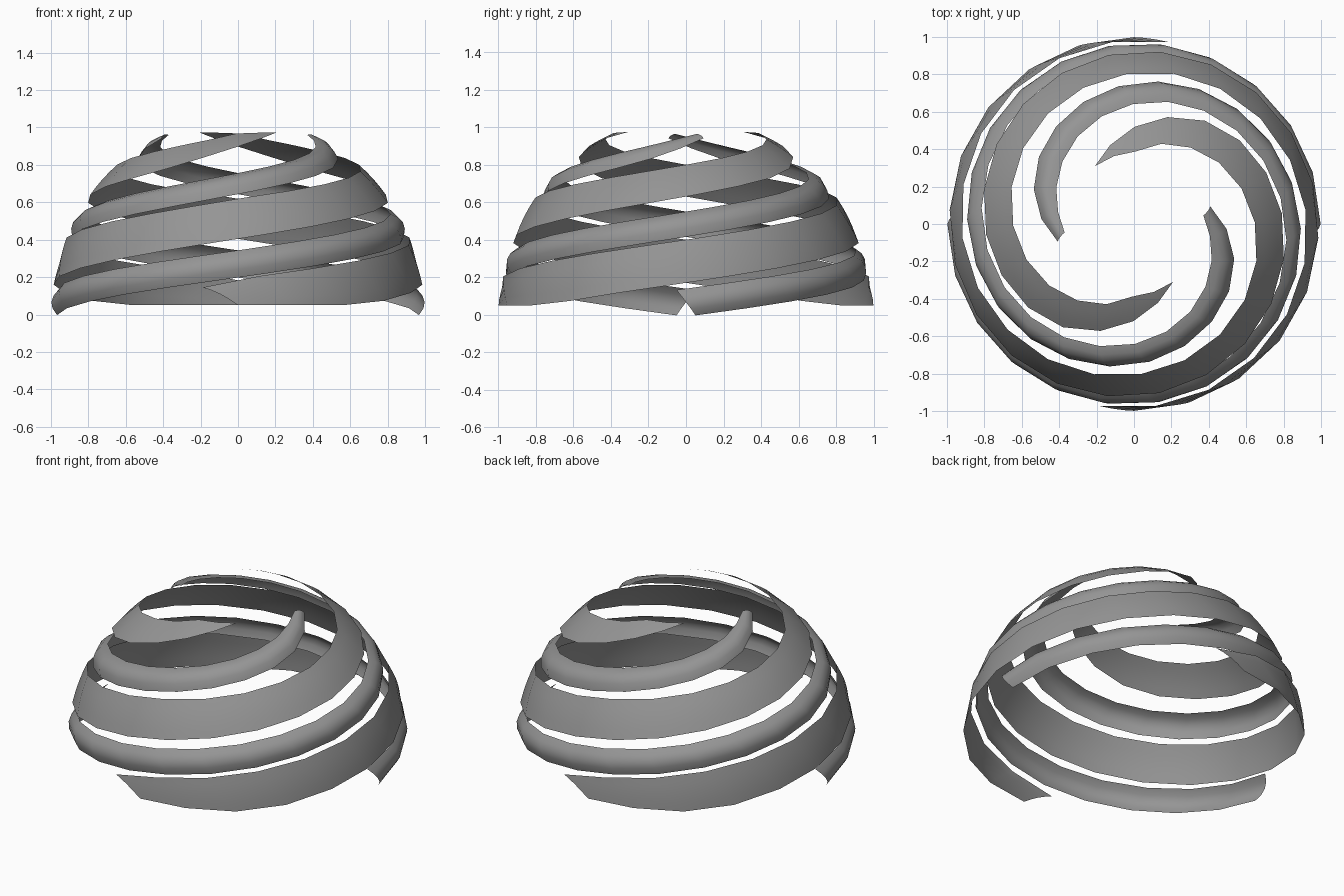
import bpy, bmesh, math

cube = bpy.data.objects.get("Cube")
if cube:
    bpy.data.objects.remove(cube)

grey = bpy.data.materials.new("mid_grey")
grey.use_nodes = True
grey.diffuse_color = (0.3, 0.3, 0.3, 1)
grey.node_tree.nodes["Principled BSDF"].inputs["Base Color"].default_value = (0.3, 0.3, 0.3, 1)

HEIGHT = 1.05  # height of the dome the ribbons wrap around


def radius(z):
    return math.sqrt(max(0.0, 1 - (z / HEIGHT) ** 2))


def lookup(keys, a):
    """Linear interpolation through (angle, value) keys, angles descending."""
    for (a0, v0), (a1, v1) in zip(keys, keys[1:]):
        if a >= a1:
            return v0 + (v1 - v0) * (a - a0) / (a1 - a0)
    return keys[-1][1]


def ribbon(name, rows, turn):
    """Skin rows of (angle, radius, z) points into a strip, turned about z."""
    bm = bmesh.new()
    grid = []
    for row in rows:
        grid.append([bm.verts.new((r * math.cos(math.radians(a + turn)),
                                   r * math.sin(math.radians(a + turn)), z))
                     for a, r, z in row])
    for p, q in zip(grid, grid[1:]):
        for i in range(len(p) - 1):
            bm.faces.new((p[i], q[i], q[i + 1], p[i + 1]))
    bmesh.ops.remove_doubles(bm, verts=bm.verts, dist=0.0005)
    # Face the strip away from the dome's axis
    for f in bm.faces:
        f.normal_update()
        if f.normal.dot(f.calc_center_median()) < 0:
            f.normal_flip()
    mesh = bpy.data.meshes.new(name)
    bm.to_mesh(mesh)
    bm.free()
    mesh.materials.append(grey)
    mesh.shade_smooth()
    obj = bpy.data.objects.new(name, mesh)
    bpy.context.collection.objects.link(obj)


# Wide ribbon: pointed at the top, slanted at the bottom
top_edge = [(124, .974), (90, .97), (54, .905), (0, .80), (-90, .62),
            (-180, .40), (-270, .19), (-281, .145)]
low_edge = [(124, .974), (107, .943), (87, .89), (65, .815), (49, .755),
            (0, .63), (-90, .405), (-180, .17), (-228, .05), (-270, .05)]
wide_rows = []
STEPS = 23
for i in range(STEPS + 1):
    t = i / STEPS
    row = []
    for j in range(5):
        s = j / 4
        a = 124 + t * (-281 + 11 * s - 124)
        up, low = lookup(top_edge, a), lookup(low_edge, a)
        z = up + (low - up) * s
        row.append((a, radius(z), z))
    wide_rows.append(row)

# Narrow ribbon: rounded section, tapering at the top
mid_line = [(13, .967), (0, .945), (-90, .725), (-180, .50), (-270, .28), (-360, .067)]
half_width = [(13, .02), (-15, .06), (-40, .07), (-360, .068)]
narrow_rows = []
for i in range(STEPS + 1):
    a = 10 - 370 * i / STEPS
    z, w = lookup(mid_line, a), lookup(half_width, a)
    r = radius(z)
    n = math.hypot(r, z)
    nr, nz = r / n, z / n
    row = []
    for j in range(5):
        u = 1 - j / 2
        dip = 0.5 * w * u * u
        row.append((a - 3 * u, r - nz * w * u - nr * dip, z + nr * w * u - nz * dip))
    narrow_rows.append(row)

# Each ribbon repeats half a turn away
for side, turn in (("back", 0), ("front", 180)):
    ribbon("wide_ribbon_" + side, wide_rows, turn)
    ribbon("narrow_ribbon_" + side, narrow_rows, turn)
